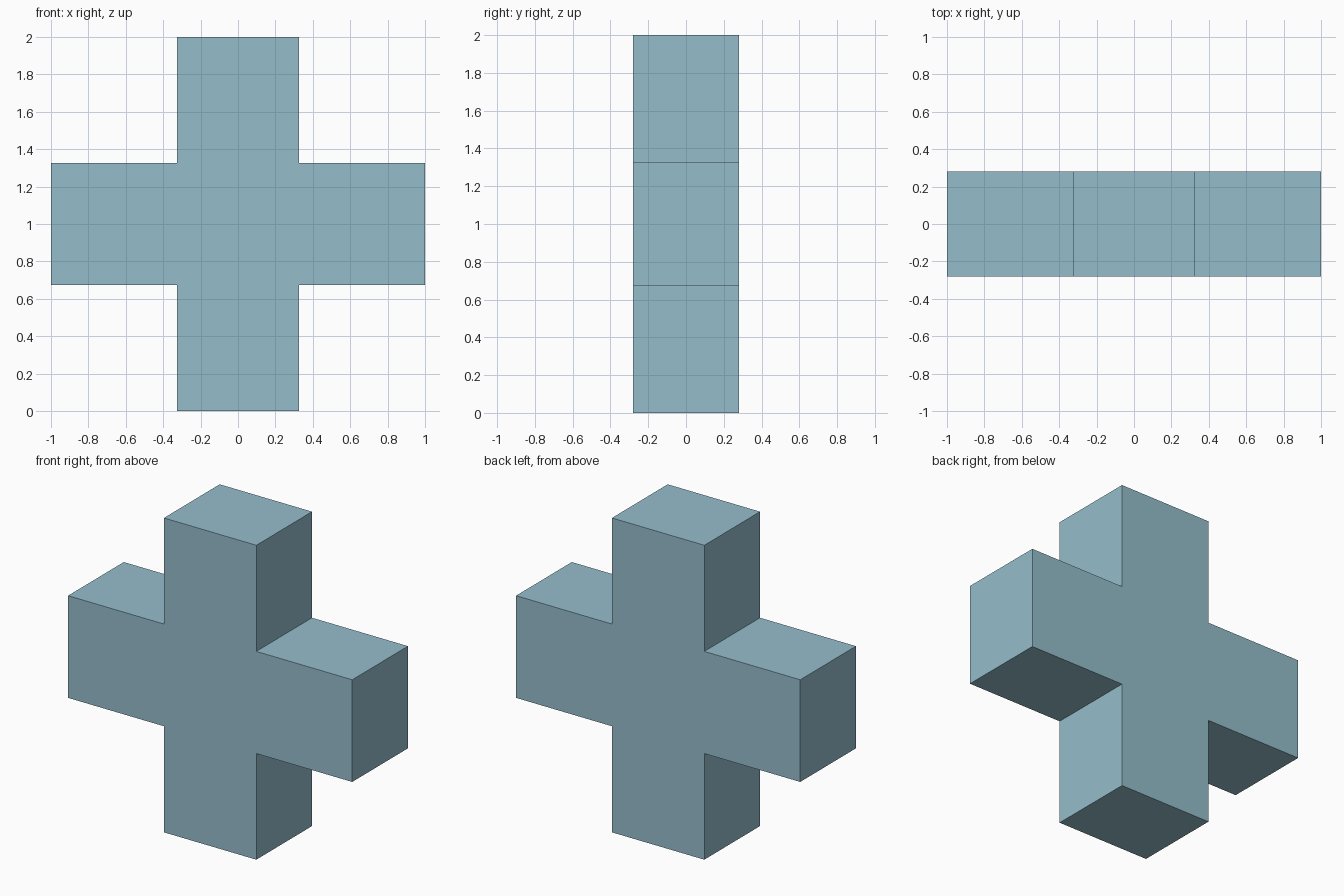
import bpy
import bmesh
from mathutils import Vector

default_cube = bpy.data.objects.get("Cube")
if default_cube:
    bpy.data.objects.remove(default_cube, do_unlink=True)

REACH = 1.0         # centre to the end of each arm
HALF_WIDTH = 0.325  # half the width of an arm
HALF_DEPTH = 0.28   # half the thickness front to back

# Single flat colour
blue = bpy.data.materials.new("dusty_blue")
blue.use_nodes = True
colour = (0.30, 0.51, 0.60, 1.0)
blue.diffuse_color = colour
blue.node_tree.nodes["Principled BSDF"].inputs["Base Color"].default_value = colour

# Cross outline: one arm's three corners, turned a quarter each time
arm = [(REACH, -HALF_WIDTH), (REACH, HALF_WIDTH), (HALF_WIDTH, HALF_WIDTH)]
outline = []
for turn in range(4):
    outline += arm
    arm = [(-z, x) for x, z in arm]

# Front face, extruded back to a solid
bm = bmesh.new()
front = bm.faces.new([bm.verts.new((x, -HALF_DEPTH, z + REACH)) for x, z in outline])
extruded = bmesh.ops.extrude_face_region(bm, geom=[front], use_keep_orig=True)
back_verts = [v for v in extruded["geom"] if isinstance(v, bmesh.types.BMVert)]
bmesh.ops.translate(bm, verts=back_verts, vec=Vector((0, 2 * HALF_DEPTH, 0)))
bmesh.ops.recalc_face_normals(bm, faces=bm.faces)

mesh = bpy.data.meshes.new("plus_block")
bm.to_mesh(mesh)
bm.free()
mesh.materials.append(blue)
plus_block = bpy.data.objects.new("plus_block", mesh)
bpy.context.collection.objects.link(plus_block)
